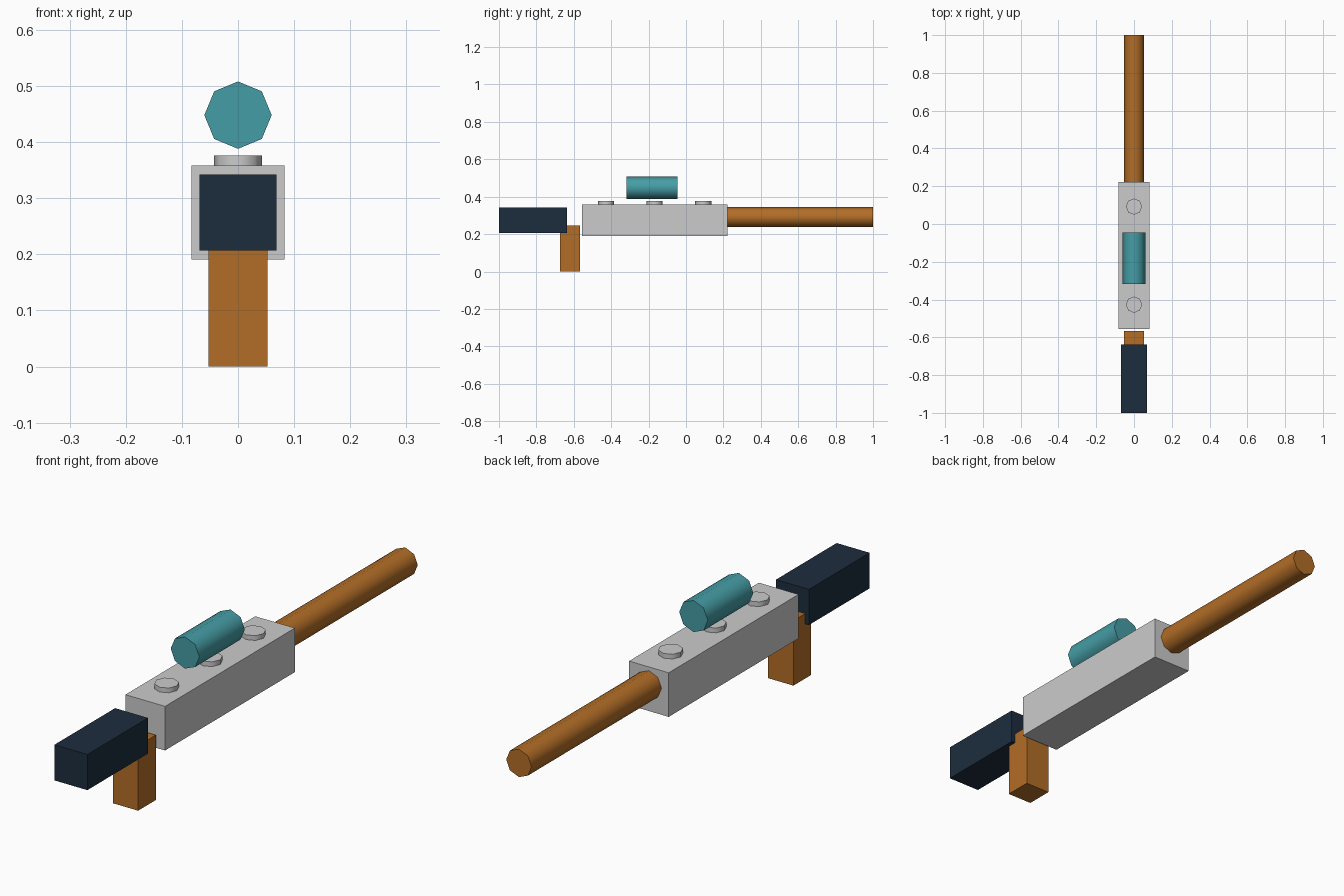
import bpy
import math

if "Cube" in bpy.data.objects:
    bpy.data.objects.remove(bpy.data.objects["Cube"])


def material(name, color):
    m = bpy.data.materials.new(name)
    m.diffuse_color = (*color, 1)
    m.use_nodes = True
    m.node_tree.nodes["Principled BSDF"].inputs["Base Color"].default_value = m.diffuse_color
    return m


wood = material("orange_brown", (0.45, 0.155, 0.02, 1)[:3])
navy = material("navy", (0.012, 0.026, 0.047))
teal = material("teal", (0.06, 0.34, 0.38))


def finish(ob, name, mat):
    ob.name = name
    if mat:
        ob.data.materials.append(mat)
    return ob


def box(name, half_x, y, z, mat=None):
    bpy.ops.mesh.primitive_cube_add(size=1, location=(0, sum(y) / 2, sum(z) / 2))
    ob = bpy.context.object
    ob.scale = (2 * half_x, y[1] - y[0], z[1] - z[0])
    bpy.ops.object.transform_apply(location=False, rotation=False, scale=True)
    return finish(ob, name, mat)


def octagon(name, radius, depth, location, along_y=False, mat=None):
    rot = (math.pi / 2 if along_y else 0, 0, 0)
    bpy.ops.mesh.primitive_cylinder_add(vertices=8, radius=radius, depth=depth,
                                        location=location, rotation=rot)
    # smooth the eight sides, keep the end caps sharp
    bpy.ops.object.shade_smooth_by_angle(angle=math.radians(50))
    return finish(bpy.context.object, name, mat)


# main body, rear stock and grip
box("body", 0.083, (-0.555, 0.222), (0.191, 0.358))
box("stock", 0.069, (-1.0, -0.637), (0.207, 0.342), navy)
box("grip", 0.053, (-0.673, -0.567), (0.0, 0.246), wood)

# barrel, running from the body to the far end
octagon("barrel", 0.053, 0.785, (0, 0.6075, 0.291), True, wood)

# sight tube above the body
octagon("sight_tube", 0.06, 0.272, (0, -0.181, 0.448), True, teal)

# three round studs on top of the body
for i in range(3):
    octagon(f"top_stud_{i + 1}", 0.043, 0.036, (0, -0.427 + 0.2595 * i, 0.358))
